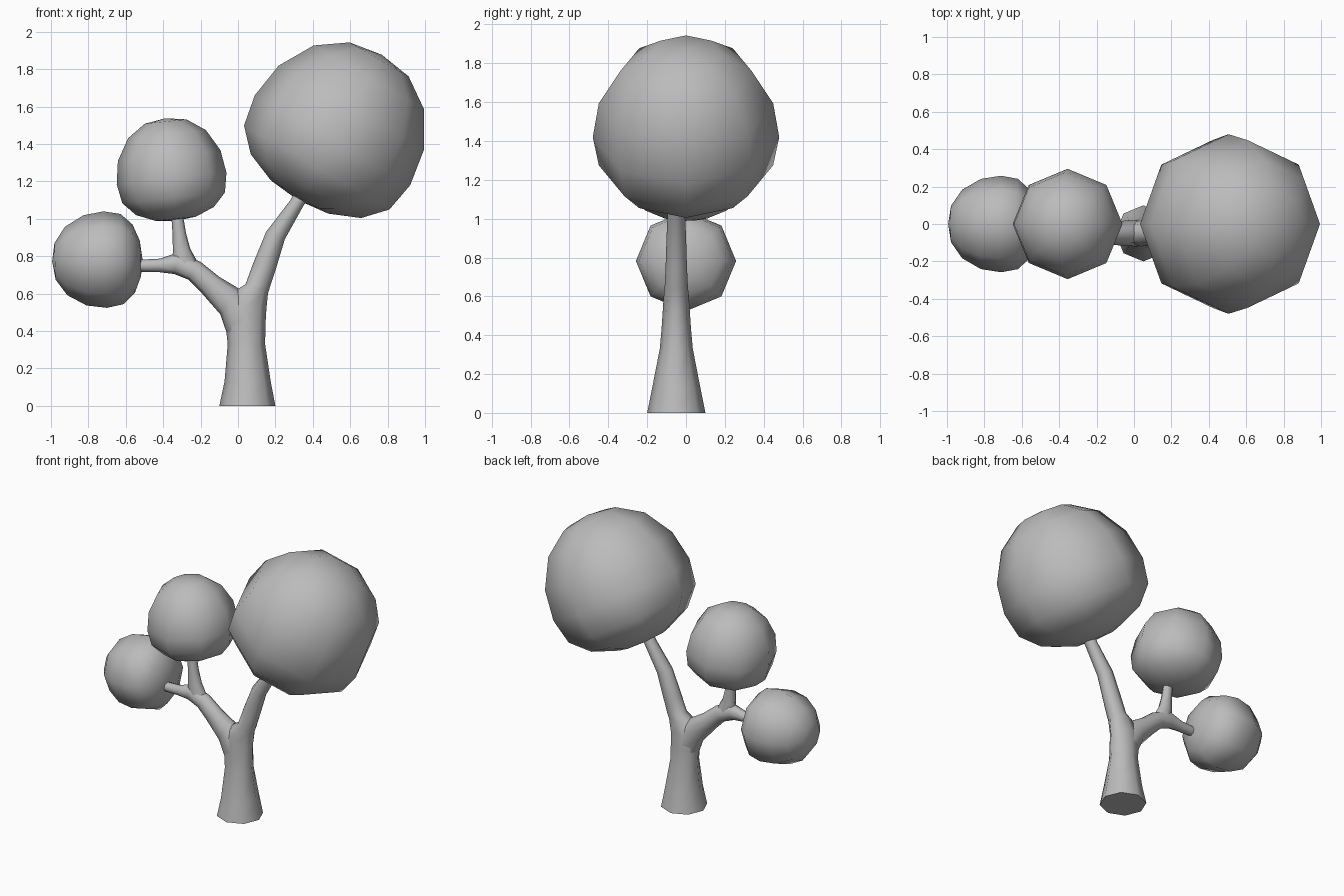
import bpy, bmesh
from math import sin, cos, tau, radians
from mathutils import Vector, Matrix

cube = bpy.data.objects.get("Cube")
if cube:
    bpy.data.objects.remove(cube, do_unlink=True)

grey = bpy.data.materials.new("plain_grey")
grey.use_nodes = True
colour = (0.5, 0.5, 0.5, 1)
grey.diffuse_color = colour
grey.node_tree.nodes["Principled BSDF"].inputs["Base Color"].default_value = colour

SIDES = 8


def loft(name, rings, start=None, end=None):
    """Skin a list of rings; close each end with a tip point or a flat cap."""
    bm = bmesh.new()
    loops = [[bm.verts.new(p) for p in ring] for ring in rings]
    for a, b in zip(loops, loops[1:]):
        for i in range(SIDES):
            j = (i + 1) % SIDES
            bm.faces.new((a[i], a[j], b[j], b[i]))
    for loop, tip in ((loops[0], start), (loops[-1], end)):
        if tip is None:
            bm.faces.new(loop)
        else:
            v = bm.verts.new(tip)
            for i in range(SIDES):
                bm.faces.new((loop[i], loop[(i + 1) % SIDES], v))
    bmesh.ops.recalc_face_normals(bm, faces=bm.faces)
    mesh = bpy.data.meshes.new(name)
    bm.to_mesh(mesh)
    bm.free()
    mesh.materials.append(grey)
    ob = bpy.data.objects.new(name, mesh)
    bpy.context.collection.objects.link(ob)
    bpy.ops.object.select_all(action='DESELECT')
    ob.select_set(True)
    bpy.context.view_layer.objects.active = ob
    bpy.ops.object.shade_smooth_by_angle(angle=radians(65))
    return ob


def limb(name, sections):
    """Tube through (left x, left z, right x, right z, half depth) sections."""
    rings = []
    for x1, z1, x2, z2, depth in sections:
        mid = Vector(((x1 + x2) / 2, -0.05, (z1 + z2) / 2))
        half = Vector(((x2 - x1) / 2, 0, (z2 - z1) / 2))
        rings.append([mid + half * cos(tau * i / SIDES)
                      + Vector((0, depth * sin(tau * i / SIDES), 0)) for i in range(SIDES)])
    return loft(name, rings)


# Egg-like foliage profile: (radius, height) for a unit ball
PROFILE = [(0.37, -0.73), (0.71, -0.59), (0.935, -0.35), (1, 0),
           (0.935, 0.42), (0.71, 0.81), (0.38, 1.04)]


def foliage(name, centre, size, lean):
    m = (Matrix.Translation(centre) @ Matrix.Rotation(radians(lean), 4, 'Y')
         @ Matrix.Scale(size, 4))
    rings = [[m @ Vector((r * cos(tau * i / SIDES), r * sin(tau * i / SIDES), h))
              for i in range(SIDES)] for r, h in PROFILE]
    return loft(name, rings, m @ Vector((0, 0, -0.77)), m @ Vector((0, 0, 1.1)))


# Foliage balls
foliage("large_foliage", (0.505, 0, 1.42), 0.48, 30)
foliage("middle_foliage", (-0.355, 0, 1.215), 0.295, -6)
foliage("small_foliage", (-0.71, 0, 0.782), 0.258, -92)

# Trunk running into the large right-hand branch
limb("trunk", [
    (-0.10, 0, 0.20, 0, 0.15), (-0.072, 0.13, 0.175, 0.13, 0.124),
    (-0.055, 0.33, 0.145, 0.33, 0.085), (-0.065, 0.42, 0.147, 0.44, 0.076),
    (-0.075, 0.52, 0.152, 0.52, 0.07), (-0.01, 0.62, 0.16, 0.6, 0.064),
    (0.04, 0.65, 0.172, 0.64, 0.06), (0.08, 0.76, 0.205, 0.74, 0.055),
    (0.15, 0.93, 0.25, 0.89, 0.05), (0.28, 1.1, 0.35, 1.07, 0.042),
    (0.33, 1.2, 0.41, 1.16, 0.04)])

# Side branch that bends level into the small foliage
limb("side_branch", [
    (-0.05, 0.36, 0.12, 0.5, 0.07), (-0.095, 0.49, 0.0, 0.63, 0.068),
    (-0.20, 0.61, -0.10, 0.69, 0.056), (-0.265, 0.675, -0.20, 0.77, 0.05),
    (-0.34, 0.705, -0.32, 0.82, 0.045), (-0.42, 0.715, -0.42, 0.787, 0.036),
    (-0.56, 0.718, -0.56, 0.78, 0.032)])

# Upright twig under the middle foliage
limb("upright_twig", [
    (-0.36, 0.75, -0.2, 0.74, 0.042), (-0.348, 0.82, -0.255, 0.84, 0.04),
    (-0.35, 0.92, -0.277, 0.92, 0.034), (-0.358, 1.04, -0.298, 1.04, 0.03)])
